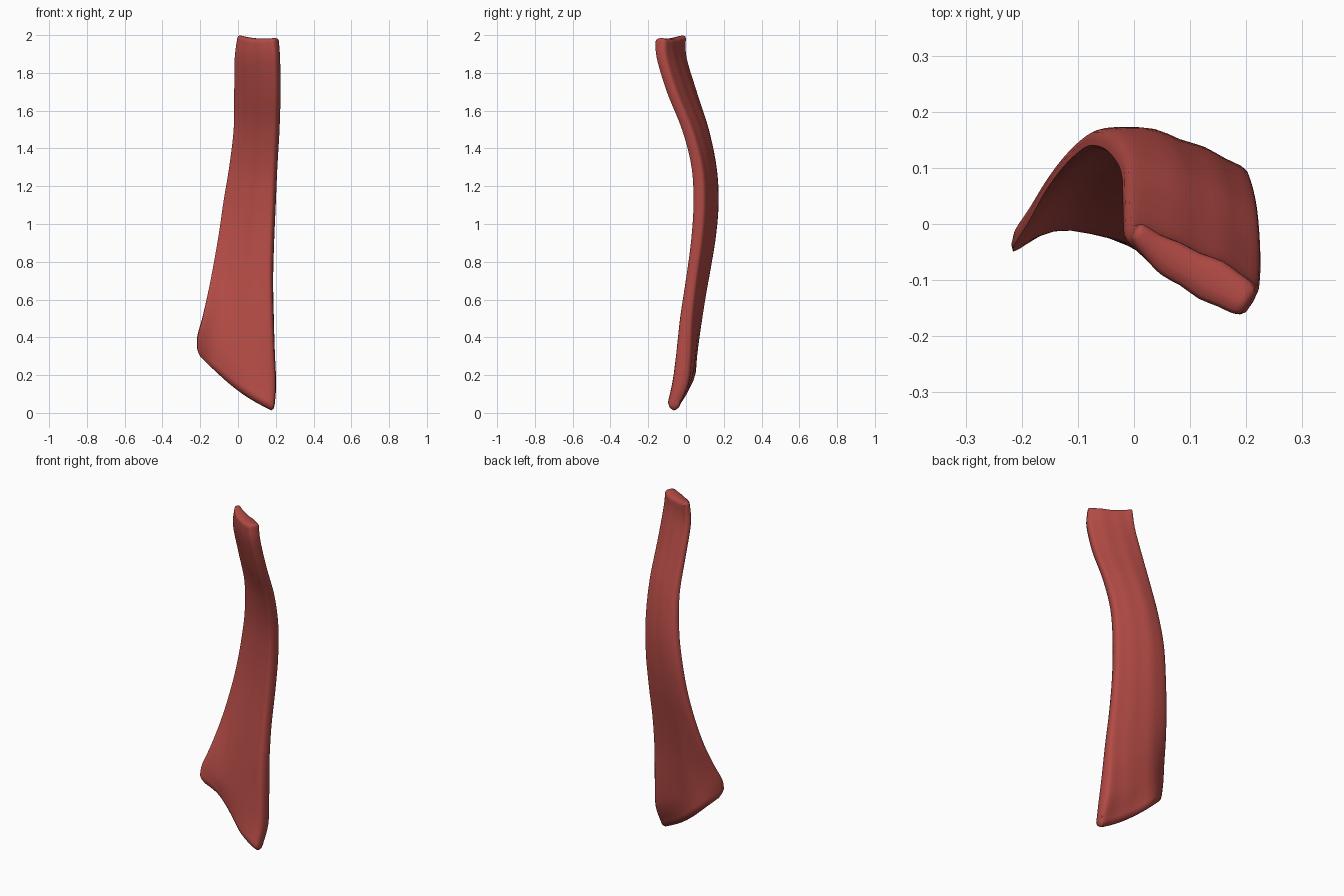
import bpy
import bmesh
import math
from mathutils import Vector

default_cube = bpy.data.objects.get("Cube")
if default_cube:
    bpy.data.objects.remove(default_cube, do_unlink=True)

SIDES = 36          # points around each cross-section
STEPS = 5           # rings between neighbouring stations
EDGE = 0.052        # thickness of the strap at its right edge

# Stations from top to bottom: (x, y, z) of each edge of the strap
RIGHT_EDGE = [(.002, -.01, 1.985), (-.013, -.008, 1.88), (-.016, .045, 1.7),
              (-.02, .105, 1.5), (-.045, .142, 1.3), (-.075, .152, 1.12),
              (-.1, .138, .95), (-.13, .108, .78), (-.16, .067, .63),
              (-.19, .015, .5), (-.215, -.025, .41), (-.218, -.04, .35)]
LEFT_EDGE = [(.206, -.14, 1.97), (.214, -.134, 1.88), (.217, -.08, 1.7),
             (.213, .002, 1.5), (.203, .055, 1.3), (.195, .066, 1.1),
             (.187, .052, .9), (.183, .025, .7), (.188, 0, .5),
             (.196, -.013, .3), (.202, -.028, .15), (.194, -.064, .04)]
# Thickness at the left edge, and backward bow of the middle
THICKNESS = [.09, .09, .09, .09, .092, .094, .092, .09, .1, .115, .12, .095]
BOW = [-.01, 0, .005, .012, .015, .015, .015, .015, .02, .032, .048, .068]


def smooth_path(points):
    """Catmull-Rom interpolation through the station values."""
    result = []
    last = len(points) - 1
    for i in range(last):
        a, b = points[max(i - 1, 0)], points[i]
        c, d = points[i + 1], points[min(i + 2, last)]
        for step in range(STEPS):
            t = step / STEPS
            result.append(b + (c - a) * (t / 2)
                          + (a * 2 - b * 5 + c * 4 - d) * (t * t / 2)
                          + (b * 3 - a - c * 3 + d) * (t ** 3 / 2))
    result.append(points[last])
    return result


def section(right, left, thick, bow, sag, inset=0.0, lift=0.0):
    """Closed, blunt-ended slab section spanning the two edges."""
    chord = left - right
    normal = Vector((-chord.y, chord.x, 0)).normalized()
    ring = []
    for k in range(SIDES):
        angle = math.tau * k / SIDES
        u = 0.5 - 0.5 * math.cos(angle) * (1 - inset * 0.12)
        side = math.copysign(abs(math.sin(angle)) ** 0.45, math.sin(angle))
        half = 0.5 * (EDGE + (thick - EDGE) * u) * (1 - inset)
        # Shallow lengthwise ridges of the fibres
        half *= 1 + 0.05 * math.cos(u * math.tau * 3)
        # The bow crests towards the right edge
        crest = math.sin(math.pi * (1 - (1 - u) ** 2))
        point = right + chord * u + normal * (half * side + bow * crest)
        point.z += lift - sag * math.sin(math.pi * u)
        ring.append(point)
    return ring


def build_strap(name, material):
    rights = smooth_path([Vector(p) for p in RIGHT_EDGE])
    lefts = smooth_path([Vector(p) for p in LEFT_EDGE])
    thicks = smooth_path(THICKNESS)
    bows = smooth_path(BOW)
    count = len(rights)

    def ring_at(i, inset=0.0, lift=0.0):
        fall = i / (count - 1)
        sag = 0.035 * fall ** 4 + 0.01 * (1 - fall) ** 8
        return section(rights[i], lefts[i], thicks[i], bows[i], sag, inset, lift)

    # Rounded ends: extra rings that narrow beyond the first and last station
    rings = [ring_at(0, 0.7, 0.015), ring_at(0, 0.2, 0.01)]
    rings += [ring_at(i) for i in range(count)]
    rings += [ring_at(count - 1, 0.2, -0.02), ring_at(count - 1, 0.7, -0.035)]

    bm = bmesh.new()
    loops = [[bm.verts.new(p) for p in ring] for ring in rings]
    for upper, lower in zip(loops, loops[1:]):
        for k in range(SIDES):
            n = (k + 1) % SIDES
            bm.faces.new((upper[k], upper[n], lower[n], lower[k]))
    # Close both ends with strips across the section
    for loop in (loops[0], loops[-1]):
        bm.faces.new((loop[0], loop[1], loop[-1]))
        for k in range(1, SIDES // 2 - 1):
            bm.faces.new((loop[k], loop[k + 1], loop[-k - 1], loop[-k]))
        h = SIDES // 2
        bm.faces.new((loop[h - 1], loop[h], loop[h + 1]))
    bmesh.ops.recalc_face_normals(bm, faces=bm.faces)

    mesh = bpy.data.meshes.new(name)
    bm.to_mesh(mesh)
    bm.free()
    mesh.materials.append(material)
    obj = bpy.data.objects.new(name, mesh)
    bpy.context.collection.objects.link(obj)
    bpy.context.view_layer.objects.active = obj
    obj.select_set(True)
    bpy.ops.object.shade_smooth_by_angle(angle=math.radians(50))


# Muscle red
red = bpy.data.materials.new("muscle_red")
red.use_nodes = True
colour = (0.45, 0.07, 0.06, 1)
red.diffuse_color = colour
red.node_tree.nodes["Principled BSDF"].inputs["Base Color"].default_value = colour

build_strap("muscle_strap", red)
